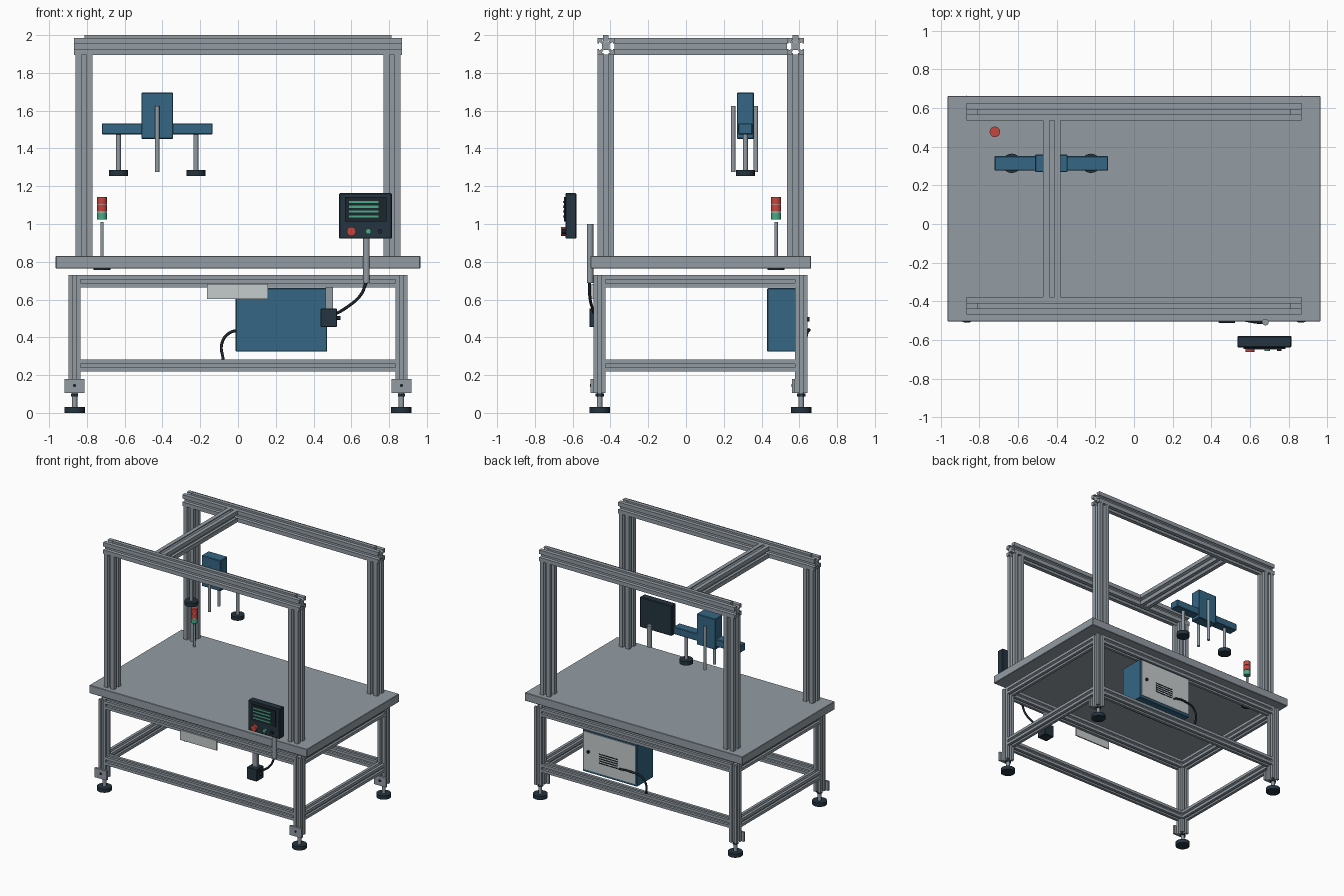
import bpy, bmesh, math
from mathutils import Matrix, Vector

if "Cube" in bpy.data.objects:
    bpy.data.objects.remove(bpy.data.objects["Cube"])


def material(name, rgb):
    m = bpy.data.materials.new(name)
    m.diffuse_color = (*rgb, 1)
    m.use_nodes = True
    m.node_tree.nodes["Principled BSDF"].inputs["Base Color"].default_value = m.diffuse_color
    return m


GREY = material("frame grey", (0.29, 0.335, 0.37))
LIGHT = material("light grey", (0.56, 0.60, 0.60))
NAVY = material("dark navy", (0.018, 0.034, 0.05))
BLUE = material("machine blue", (0.035, 0.135, 0.235))
BLACK = material("cable black", (0.012, 0.018, 0.025))
RED = material("signal red", (0.56, 0.06, 0.05))
GREEN = material("signal green", (0.07, 0.40, 0.25))


def finish(name, bm, mat):
    bmesh.ops.recalc_face_normals(bm, faces=bm.faces)
    me = bpy.data.meshes.new(name)
    bm.to_mesh(me)
    bm.free()
    me.materials.append(mat)
    ob = bpy.data.objects.new(name, me)
    bpy.context.collection.objects.link(ob)
    return ob


def box(name, mat, x, y, z, bevel=0):
    """Box from (min, max) pairs on each axis."""
    bm = bmesh.new()
    bmesh.ops.create_cube(bm, size=1)
    for v in bm.verts:
        v.co = [(a + b) / 2 + c * (b - a) for c, (a, b) in zip(v.co, (x, y, z))]
    if bevel:
        bmesh.ops.bevel(bm, geom=bm.edges[:], offset=bevel, segments=1, affect='EDGES')
    return finish(name, bm, mat)


def axis_matrix(p, q):
    p, q = Vector(p), Vector(q)
    d = q - p
    return Matrix.Translation(p) @ d.to_track_quat('Z', 'Y').to_matrix().to_4x4(), d.length


def rod(name, mat, p, q, r, sides=24):
    """Round bar between two points."""
    m, length = axis_matrix(p, q)
    bm = bmesh.new()
    bmesh.ops.create_cone(bm, cap_ends=True, segments=sides, radius1=r, radius2=r, depth=length,
                          matrix=m @ Matrix.Translation((0, 0, length / 2)))
    return finish(name, bm, mat)


def slotted_bar(name, p, q, width):
    """Square bar with a T-shaped groove along each side."""
    m, length = axis_matrix(p, q)
    h = width / 2
    side = [(1, -1), (1, -.3), (.82, -.3), (.82, -.5), (.45, -.3),
            (.45, .3), (.82, .5), (.82, .3), (1, .3)]
    bm = bmesh.new()
    ring = []
    for k in range(4):
        c, s = round(math.cos(k * math.pi / 2)), round(math.sin(k * math.pi / 2))
        ring += [bm.verts.new(m @ Vector(((c * a - s * b) * h, (s * a + c * b) * h, 0))) for a, b in side]
    face = bm.faces.new(ring)
    top = bmesh.ops.extrude_face_region(bm, geom=[face])['geom']
    shift = m.to_3x3() @ Vector((0, 0, length))
    bmesh.ops.translate(bm, vec=shift, verts=[v for v in top if isinstance(v, bmesh.types.BMVert)])
    return finish(name, bm, GREY)


def cable(name, points, r):
    cu = bpy.data.curves.new(name, 'CURVE')
    cu.dimensions = '3D'
    cu.bevel_depth, cu.bevel_resolution, cu.use_fill_caps = r, 2, True
    sp = cu.splines.new('BEZIER')
    sp.bezier_points.add(len(points) - 1)
    for bp, co in zip(sp.bezier_points, points):
        bp.co = co
        bp.handle_left_type = bp.handle_right_type = 'AUTO'
    cu.materials.append(BLACK)
    ob = bpy.data.objects.new(name, cu)
    bpy.context.collection.objects.link(ob)


# Table top
box("table_top", GREY, (-.965, .965), (-.505, .663), (.765, .83), .003)

# Lower frame: legs, rails, bracket plates and levelling feet
LX, LF, LB, LW = .865, -.457, .61, .064
for x, sx in ((-LX, "left"), (LX, "right")):
    for y, sy in ((LF, "front"), (LB, "back")):
        tag = f"{sy}_{sx}"
        slotted_bar("leg_" + tag, (x, y, .105), (x, y, .73), LW)
        f = y - LW / 2
        box("foot_bracket_" + tag, GREY, (x - .053, x + .053), (f - .016, f), (.105, .18))
        rod("bracket_bolt_" + tag, BLACK, (x, f - .02, .145), (x, f - .01, .145), .009, 12)
        rod("foot_stem_" + tag, GREY, (x, y, .02), (x, y, .106), .014)
        rod("foot_nut_" + tag, NAVY, (x, y, .088), (x, y, .103), .022, 6)
        rod("foot_pad_" + tag, NAVY, (x, y, 0), (x, y, .03), .054)
for z, lv in ((.25, "lower"), (.697, "upper")):
    e = LW / 2
    for y, sy in ((LF, "front"), (LB, "back")):
        slotted_bar(f"{lv}_{sy}_rail", (-LX + e, y, z), (LX - e, y, z), LW)
    for x, sx in ((-LX, "left"), (LX, "right")):
        slotted_bar(f"{lv}_{sx}_rail", (x, LF + e, z), (x, LB - e, z), LW)

# Upper gantry: posts, beams with groove covers, cross beam
for y, sy in ((-.424, "front"), (.58, "back")):
    for x, sx in ((-.815, "left"), (.815, "right")):
        slotted_bar(f"post_{sy}_{sx}", (x, y, .83), (x, y, 1.897), .088)
    slotted_bar(f"top_beam_{sy}", (-.868, y, 1.941), (.868, y, 1.941), .09)
    box(f"beam_cover_{sy}", GREY, (-.812, .812), (y - .015, y + .015), (1.965, 2))
slotted_bar("cross_beam", (-.425, -.379, 1.941), (-.425, .535, 1.941), .09)

# Pick head with guide rods and suction cups
HX, HY = -.428, .314
box("head_body", BLUE, (-.512, -.344), (HY - .045, HY + .045), (1.45, 1.696), .004)
box("head_arm", BLUE, (-.721, -.134), (HY - .038, HY + .038), (1.475, 1.533), .004)
for s, tag in ((-1, "left"), (1, "right")):
    x = HX + s * .205
    rod("cup_rod_" + tag, GREY, (x, HY, 1.28), (x, HY, 1.48), .013)
    rod("cup_" + tag, NAVY, (x, HY, 1.254), (x, HY, 1.285), .05)
for s, tag in ((-1, "front"), (1, "back")):
    y = HY + s * .06 - .004
    rod("guide_rod_" + tag, GREY, (HX, y, 1.275), (HX, y, 1.625), .012)

# Signal tower
TX, TY = -.72, .477
rod("tower_base", NAVY, (TX, TY, .757), (TX, TY, .768), .045)
rod("tower_pole", GREY, (TX, TY, .765), (TX, TY, 1.01), .009)
for z, mat, tag in ((1.025, GREEN, "low"), (1.066, RED, "middle"), (1.106, RED, "high")):
    rod("tower_lamp_" + tag, mat, (TX, TY, z), (TX, TY, z + .036), .027)
for z in (1.061, 1.102):
    rod("tower_ring", LIGHT, (TX, TY, z), (TX, TY, z + .004), .024)

# Control panel with screen lines and buttons
box("control_panel", NAVY, (.535, .815), (-.638, -.58), (.922, 1.163), .004)
box("screen", BLACK, (.567, .785), (-.646, -.638), (1.013, 1.143))
for z in (1.034, 1.06, 1.086, 1.112):
    box("screen_line", GREEN, (.587, .745), (-.65, -.645), (z, z + .011))
for x, r, d, mat, tag in ((.6, .024, .022, RED, "stop"), (.69, .015, .016, GREEN, "start"),
                          (.752, .012, .016, BLACK, "spare")):
    rod(f"{tag}_button", mat, (x, -.637, .961), (x, -.64 - d, .961), r)

# Panel pole, junction box and cable
rod("panel_pole", GREY, (.68, -.508, .688), (.68, -.508, 1.0), .017)
box("junction_box", NAVY, (.437, .524), (-.512, -.425), (.455, .552), .003)
rod("junction_plug", NAVY, (.52, -.468, .502), (.543, -.468, .502), .011, 12)
box("junction_hanger", GREY, (.463, .502), (-.477, -.45), (.55, .668))
cable("panel_cable", [(.51, -.48, .52), (.57, -.496, .555), (.65, -.51, .625), (.682, -.51, .70)], .008)

# Label plate on the front rail
box("rail_plate", LIGHT, (-.165, .16), (-.499, -.489), (.603, .682))

# Electrical cabinet: door, vents, lock and cable at the back
box("cabinet", BLUE, (-.012, .472), (.43, .636), (.325, .66), .003)
box("cabinet_door", LIGHT, (.0, .46), (.635, .642), (.345, .65))
for i in range(5):
    z = .425 + i * .018
    box("vent_slot", BLACK, (.16, .32), (.641, .644), (z, z + .008))
rod("door_lock", BLACK, (.415, .64, .495), (.415, .654, .495), .012, 16)
cable("cabinet_cable", [(.15, .635, .425), (.12, .648, .435), (.02, .648, .438), (-.05, .64, .42),
                        (-.086, .63, .365), (-.078, .615, .28)], .008)

# Smooth round parts, keep hard edges
bpy.ops.object.select_all(action='DESELECT')
for ob in bpy.context.scene.objects:
    if ob.type == 'MESH':
        ob.select_set(True)
        bpy.context.view_layer.objects.active = ob
bpy.ops.object.shade_smooth_by_angle(angle=math.radians(30))
